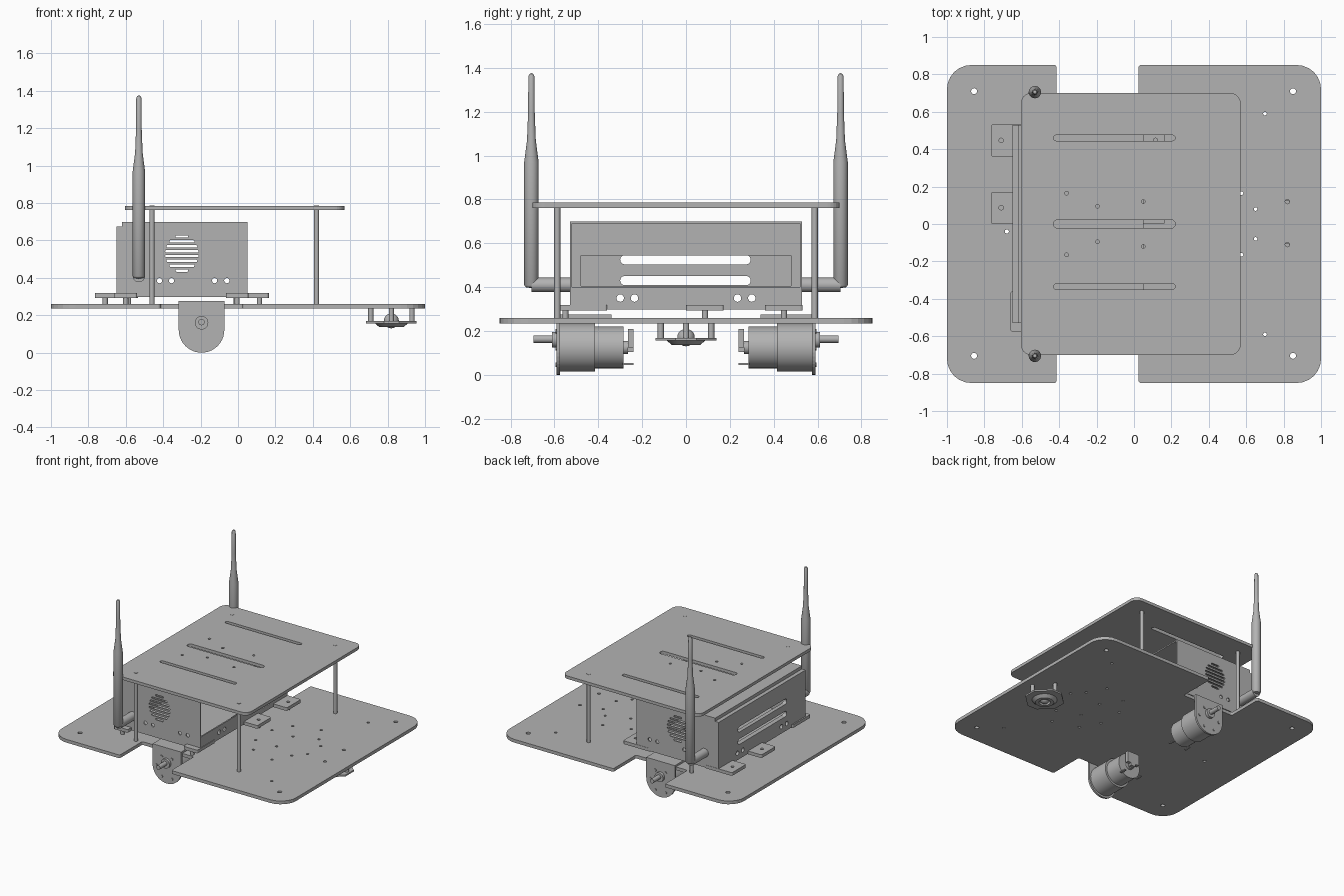
import bpy, bmesh, math
from mathutils import Matrix, Vector

if "Cube" in bpy.data.objects:
    bpy.data.objects.remove(bpy.data.objects["Cube"])

grey = bpy.data.materials.new("plain_grey")
grey.use_nodes = True
grey.diffuse_color = (0.45, 0.45, 0.45, 1)
grey.node_tree.nodes["Principled BSDF"].inputs["Base Color"].default_value = grey.diffuse_color


def finish(name, bm, smooth=False):
    bmesh.ops.remove_doubles(bm, verts=bm.verts, dist=1e-5)
    bmesh.ops.recalc_face_normals(bm, faces=bm.faces)
    me = bpy.data.meshes.new(name)
    for f in bm.faces:
        f.smooth = smooth
    bm.to_mesh(me)
    bm.free()
    if smooth:
        me.set_sharp_from_angle(angle=math.radians(35))
    me.materials.append(grey)
    ob = bpy.data.objects.new(name, me)
    bpy.context.collection.objects.link(ob)
    return ob


def rounded(corners, steps=6):
    """Right-angled outline from (u, v, radius) corners."""
    out = []
    pts = [Vector(c[:2]) for c in corners]
    for i, (u, v, r) in enumerate(corners):
        p = pts[i]
        if r == 0:
            out.append(p)
            continue
        a = (pts[i - 1] - p).normalized()
        b = (pts[(i + 1) % len(pts)] - p).normalized()
        for k in range(steps + 1):
            t = math.pi / 2 * k / steps
            out.append(p + a * r * (1 - math.sin(t)) + b * r * (1 - math.cos(t)))
    return out


def rect(u0, u1, v0, v1, r=0):
    return rounded([(u0, v0, r), (u1, v0, r), (u1, v1, r), (u0, v1, r)])


def slot(u0, u1, v, w):
    return rect(u0, u1, v - w / 2, v + w / 2, w * 0.49)


def circle(u, v, r, n=16):
    return [Vector((u + r * math.cos(math.tau * k / n), v + r * math.sin(math.tau * k / n)))
            for k in range(n)]


AXES = {"XY": ((1, 0, 0), (0, 1, 0), (0, 0, 1)),
        "XZ": ((1, 0, 0), (0, 0, 1), (0, -1, 0)),
        "YZ": ((0, 1, 0), (0, 0, 1), (1, 0, 0))}


def sheet(name, plane, lo, hi, outline, holes=()):
    """Flat sheet with cut holes, lying between lo and hi across its plane."""
    cu = bpy.data.curves.new(name, "CURVE")
    cu.dimensions, cu.fill_mode, cu.extrude = "2D", "BOTH", (hi - lo) / 2
    for loop in [outline, *holes]:
        sp = cu.splines.new("POLY")
        sp.points.add(len(loop) - 1)
        for q, p in zip(sp.points, loop):
            q.co = (p.x, p.y, 0, 1)
        sp.use_cyclic_u = True
    tmp = bpy.data.objects.new(name, cu)
    bpy.context.collection.objects.link(tmp)
    bpy.context.view_layer.update()
    me = bpy.data.meshes.new_from_object(tmp.evaluated_get(bpy.context.evaluated_depsgraph_get()))
    bpy.data.objects.remove(tmp)
    bm = bmesh.new()
    bm.from_mesh(me)
    u, v, w = AXES[plane]
    m = Matrix((u, v, w)).transposed().to_4x4()
    m.translation = Vector([abs(c) for c in w]) * (lo + hi) / 2
    bm.transform(m)
    return finish(name, bm)


def rod(name, a, b, r, r2=None, n=24):
    a, b = Vector(a), Vector(b)
    d = b - a
    bm = bmesh.new()
    bmesh.ops.create_cone(bm, cap_ends=True, segments=n, radius1=r,
                          radius2=r if r2 is None else r2, depth=d.length)
    bm.transform(Matrix.Translation((a + b) / 2) @ d.to_track_quat("Z", "Y").to_matrix().to_4x4())
    return finish(name, bm, True)


def lathe(name, at, profile, n=24):
    bm = bmesh.new()
    vs = [bm.verts.new((r, 0, z)) for r, z in profile]
    es = [bm.edges.new(p) for p in zip(vs, vs[1:])]
    bmesh.ops.spin(bm, geom=vs + es, axis=(0, 0, 1), cent=(0, 0, 0), steps=n, angle=math.tau)
    bm.transform(Matrix.Translation(at))
    return finish(name, bm, True)


# Base plate with wheel notches
R, e, N = 0.13, 0.012, 0.575
base = rounded([(-1, -.85, R), (-.415, -.85, e), (-.415, -N, e), (.025, -N, e), (.025, -.85, e),
                (1, -.85, R), (1, .85, R), (.025, .85, e), (.025, N, e), (-.415, N, e),
                (-.415, .85, e), (-1, .85, R)])
holes = [circle(x, y, .016) for x in (-.855, .85) for y in (-.705, .71)]
holes += [circle(.82, y, .012) for y in (-.11, .12)] + [circle(-.68, -.04, .011)]
for s in (-1, 1):
    holes += [circle(x, s * y, .01, 10) for x, y in
              ((.7, .59), (.575, .165), (.4, .1), (.3, .24), (.5, .3), (.22, .1), (.65, .08))]
sheet("base_plate", "XY", .235, .26, base, holes)

# Upper plate on four posts
holes = [slot(-.43, .22, .46, .03), slot(-.43, .22, 0, .045), slot(-.43, .22, -.335, .03)]
for s in (-1, 1):
    holes += [circle(x, s * y, .01, 12) for x, y in ((-.36, .165), (-.195, .095), (.05, .12))]
    for x in (-.46, .42):
        rod("post", (x, s * .587, .255), (x, s * .587, .787), .014, n=12)
sheet("upper_plate", "XY", .762, .785, rect(-.605, .57, -.70, .70, .055), holes)

# Computer case
side_holes = [circle(x, .385, .014) for x in (-.42, -.355, -.125, -.06)]
for k in range(8):
    dz = (k - 3.5) * .026
    half = math.sqrt(.102 ** 2 - dz ** 2) - .012
    side_holes.append(slot(-.3 - half, -.3 + half, .53 + dz, .013))
end_holes = [circle(s * y, .35, .017) for s in (-1, 1) for y in (.3, .235)]
high_holes = [circle(s * y, .62, .014) for s in (-1, 1) for y in (.4, .335)]
for s in (-1, 1):
    y = s * .525
    sheet("case_side", "XZ", y - .005, y + .005, rect(-.62, .05, .297, .70), side_holes)
sheet("case_floor", "XY", .297, .307, rect(-.62, .05, -.525, .525))
sheet("case_top", "XY", .69, .70, rect(-.62, .05, -.525, .525))
sheet("case_front_lip", "YZ", .04, .05, rect(-.525, .525, .297, .40), end_holes)
sheet("case_inner_wall", "YZ", -.62, -.61, rect(-.525, .525, .297, .70),
      end_holes + [rect(-.48, .48, .405, .545)])
sheet("case_cover", "YZ", -.65, -.62, rect(-.53, .53, .297, .675),
      end_holes + [slot(-.3, .295, z, .042) for z in (.43, .525)])

# Mounting tabs on short standoffs
for x0, hx in ((-.765, -.71), (-.065, .115)):
    for y0 in (0, .36):
        yc = y0 + .087
        sheet("mounting_tab", "XY", .293, .318, rect(x0, x0 + .23, y0, y0 + .172, .012),
              [circle(hx, yc, .012)])
        for x in (x0 + .055, x0 + .18):
            rod("tab_standoff", (x, yc, .26), (x, yc, .294), .014, n=12)
for x0 in (-.66, -.065):
    sheet("front_tab", "XY", .293, .318, rect(x0, x0 + .12, -.575, -.36, .01))
    rod("tab_standoff", (x0 + .06, -.55, .26), (x0 + .06, -.55, .294), .014, n=12)

for s in (-1, 1):
    # Antennas
    ax, ay = -.53, s * .705
    rod("antenna_arm", (ax, s * .53, .41), (ax, ay, .41), .033)
    lathe("antenna", (ax, ay, 0), [(0, .395), (.026, .4), (.033, .41), (.033, .97), (.02, 1.07),
                                   (.015, 1.2), (.014, 1.36), (.009, 1.372), (0, 1.376)])

    # Motor bracket
    mx, mz, br = -.195, .122, .122
    arc = [Vector((mx - br * math.cos(t), mz - br * math.sin(t)))
           for t in (math.pi * k / 20 for k in range(21))]
    outline = arc + [Vector((mx + br, .275)), Vector((mx - br, .275))]
    y0 = s * .582
    sheet("motor_bracket", "XZ", y0 - .0075, y0 + .0075, outline)
    ys = sorted((s * .34, s * .589))
    sheet("bracket_flange", "XY", .26, .275, rect(mx - br, mx + br, *ys))
    for k in range(6):
        t = math.tau * k / 6
        px, pz = mx + .088 * math.cos(t), mz + .088 * math.sin(t)
        rod("bracket_screw", (px, s * .58, pz), (px, s * .595, pz), .01, n=10)

    # Gear motor
    rod("gearbox", (mx, s * .575, .125), (mx, s * .415, .125), .11, n=40)
    rod("motor_can", (mx, s * .415, .125), (mx, s * .285, .125), .095, n=40)
    rod("motor_boss", (mx, s * .285, .125), (mx, s * .265, .125), .03)
    rod("shaft_collar", (mx, s * .58, .16), (mx, s * .61, .16), .036)
    rod("drive_shaft", (mx, s * .58, .163), (mx, s * .695, .163), .017, n=16)
    ys = sorted((s * .265, s * .24))
    sheet("terminal_block", "YZ", mx - .05, mx + .05, rect(*ys, .125, .21))
    ys = sorted((s * .29, s * .24))
    sheet("terminal_strip", "YZ", mx - .02, mx + .02, rect(*ys, .105, .125))
    for dx in (-.07, .07):
        sheet("terminal_pin", "YZ", mx + dx - .008, mx + dx + .008, rect(*ys, .045, .053))

# Ball caster
cx = .82
hexagon = [Vector((cx + .135 * a, .138 * b)) for a, b in
           ((1, .35), (.3, 1), (-.3, 1), (-1, .35), (-1, -.35), (-.3, -1), (.3, -1), (1, -.35))]
sheet("caster_plate", "XY", .157, .169, hexagon)
for dx, dy in ((-.11, 0), (.11, 0), (0, -.115), (0, .115)):
    rod("caster_post", (cx + dx, dy, .165), (cx + dx, dy, .237), .014, n=12)
lathe("caster_cup", (cx, 0, 0), [(.04, .158), (.09, .158), (.065, .137), (.04, .137), (.04, .158)])
lathe("caster_ball", (cx, 0, .17), [(.04 * math.sin(t), .04 * math.cos(t))
                                    for t in (math.pi * k / 10 for k in range(11))])
